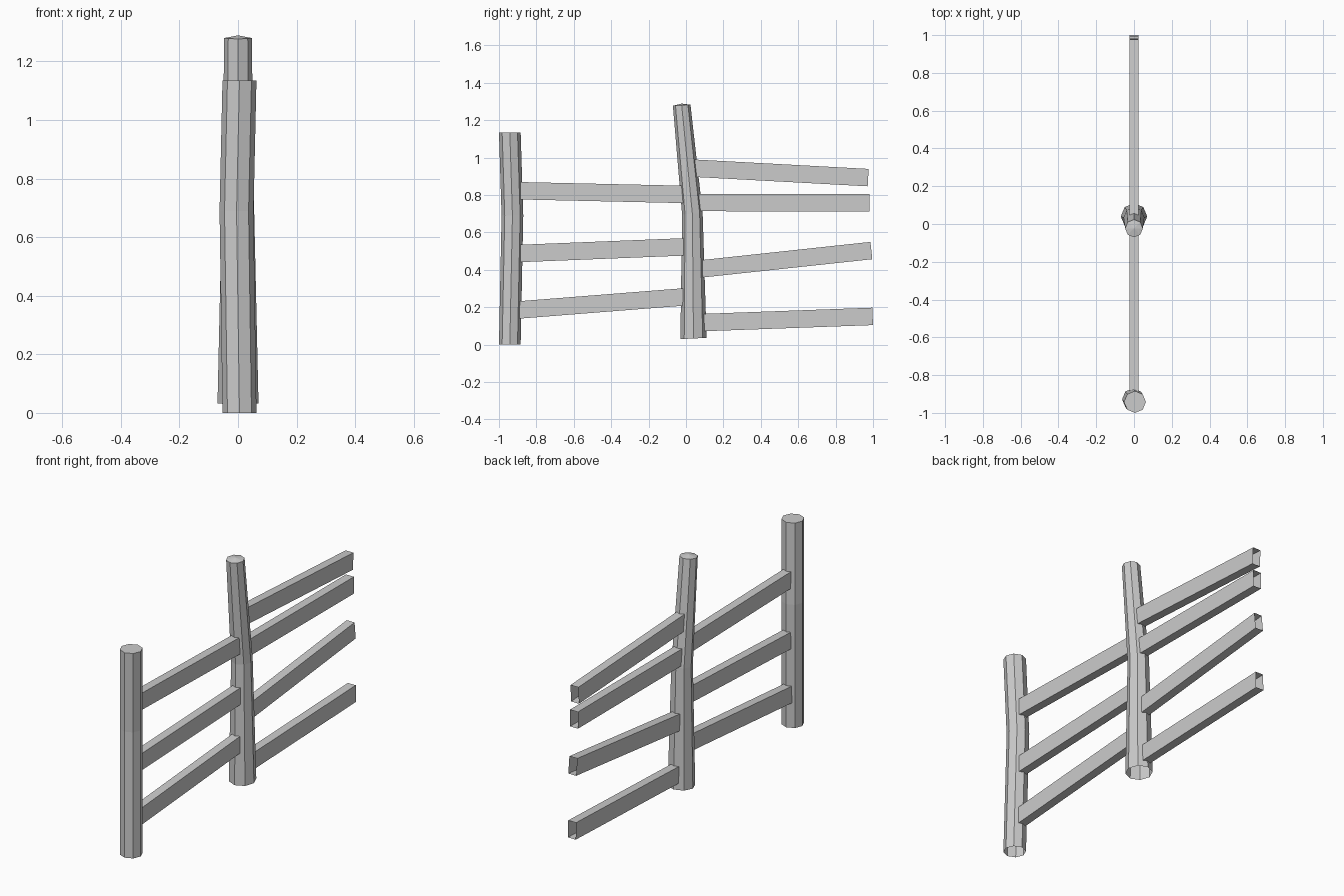
import bpy, bmesh
from math import cos, sin, pi
from mathutils import Vector

if "Cube" in bpy.data.objects:
    bpy.data.objects.remove(bpy.data.objects["Cube"])

SIDES = 8


def finish(bm, name):
    bmesh.ops.recalc_face_normals(bm, faces=bm.faces)
    mesh = bpy.data.meshes.new(name)
    bm.to_mesh(mesh)
    bm.free()
    obj = bpy.data.objects.new(name, mesh)
    bpy.context.collection.objects.link(obj)
    return obj


def post(name, rings, peak):
    """Bent octagonal log, open below. Rings are (x, y, z, radius, tilt)."""
    bm = bmesh.new()
    loops = []
    for x, y, z, r, tilt in rings:
        loop = []
        for i in range(SIDES):
            a = 2 * pi * i / SIDES
            loop.append(bm.verts.new((x + r * cos(a), y + r * sin(a),
                                      z + tilt * r * sin(a))))
        loops.append(loop)
    for low, high in zip(loops, loops[1:]):
        for i in range(SIDES):
            j = (i + 1) % SIDES
            bm.faces.new((low[i], low[j], high[j], high[i]))
    # shallow cap
    x, y, z = rings[-1][:3]
    tip = bm.verts.new((x, y, z + peak))
    for i in range(SIDES):
        bm.faces.new((loops[-1][i], loops[-1][(i + 1) % SIDES], tip))
    # the open bottom leaves normals ambiguous only in sign, so recalc suffices
    return finish(bm, name)


def rail(name, start, end, height=0.093, half_width=0.024):
    """Open-ended plank between two (y, z) centre points."""
    bm = bmesh.new()
    a, b = Vector((0, *start)), Vector((0, *end))
    d = (b - a).normalized()
    up = Vector((0, -d.z, d.y)) * height / 2
    side = Vector((half_width, 0, 0))
    corners = (side + up, up - side, -side - up, side - up)
    near = [bm.verts.new(a + c) for c in corners]
    far = [bm.verts.new(b + c) for c in corners]
    for i in range(4):
        j = (i + 1) % 4
        bm.faces.new((near[i], near[j], far[j], far[i]))
    return finish(bm, name)


# Posts
post("end_post", [(0.005, -0.942, 0.0, 0.058, 0.0),
                  (-0.005, -0.928, 0.69, 0.058, 0.0),
                  (0.005, -0.942, 1.135, 0.058, 0.0)], 0.0)
post("middle_post", [(0, 0.04, 0.033, 0.07, 0.05),
                     (0, 0.034, 0.70, 0.055, 0.07),
                     (0, -0.023, 1.28, 0.047, 0.06)], 0.009)

# Rails between the posts, then rails running out past the middle post
near_rails = [((-0.90, 0.823), (0.0, 0.803)),
              ((-0.90, 0.487), (0.0, 0.523)),
              ((-0.90, 0.185), (0.0, 0.256))]
far_rails = [((0.03, 0.944), (0.974, 0.893)),
             ((0.06, 0.760), (0.98, 0.758)),
             ((0.08, 0.405), (0.991, 0.503)),
             ((0.09, 0.118), (0.998, 0.151))]
for i, (s, e) in enumerate(near_rails, 1):
    rail(f"near_rail_{i}", s, e)
for i, (s, e) in enumerate(far_rails, 1):
    rail(f"far_rail_{i}", s, e)
